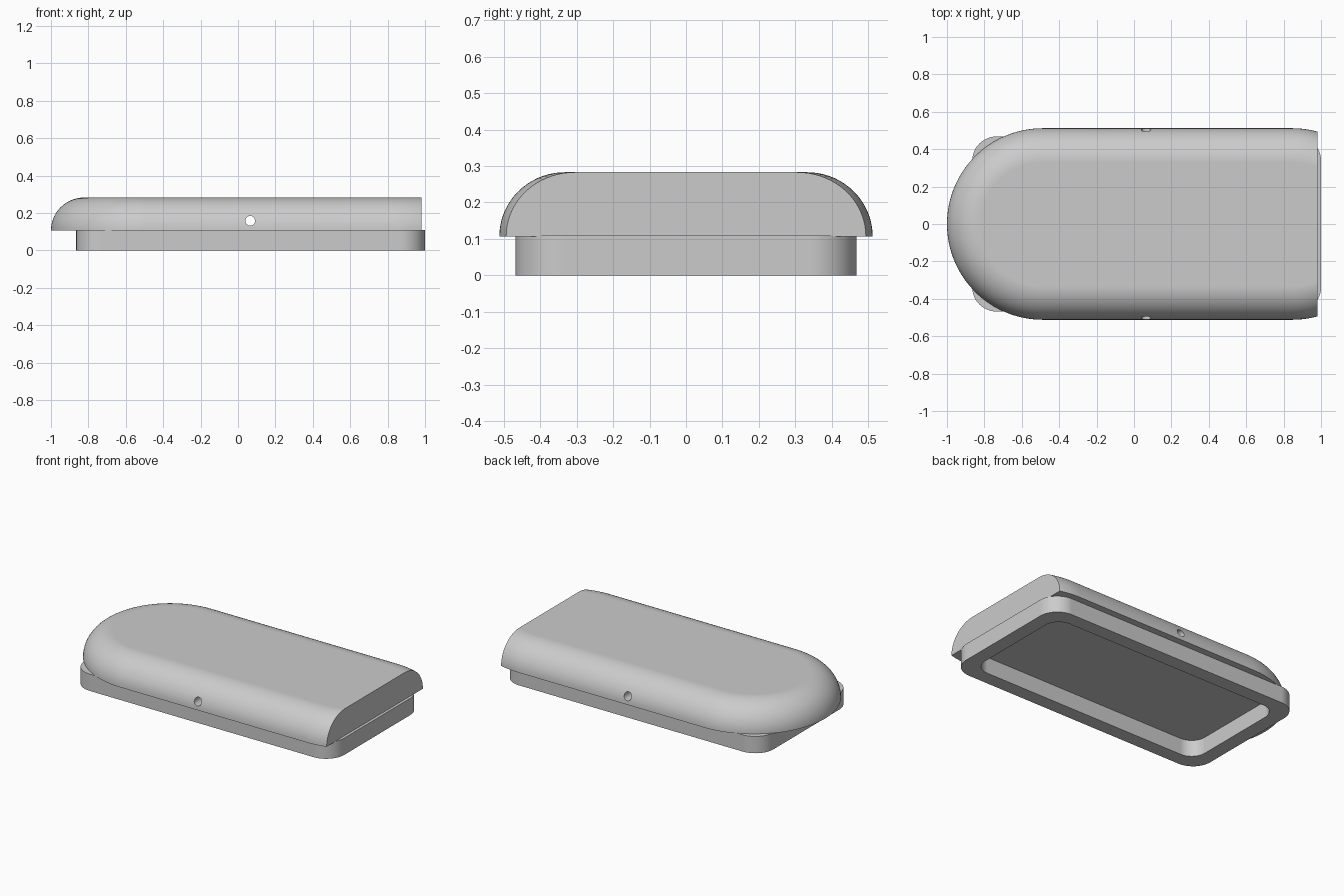
import bpy
import bmesh
from math import sin, cos, pi, acos

cube = bpy.data.objects.get("Cube")
if cube:
    bpy.data.objects.remove(cube, do_unlink=True)

grey = bpy.data.materials.new("plain_grey")
grey.use_nodes = True
colour = (0.6, 0.6, 0.6, 1)
grey.diffuse_color = colour
grey.node_tree.nodes["Principled BSDF"].inputs["Base Color"].default_value = colour


def finish(name, bm):
    bmesh.ops.recalc_face_normals(bm, faces=bm.faces)
    mesh = bpy.data.meshes.new(name)
    bm.to_mesh(mesh)
    bm.free()
    mesh.materials.append(grey)
    obj = bpy.data.objects.new(name, mesh)
    bpy.context.collection.objects.link(obj)
    return obj


def select(obj):
    bpy.ops.object.select_all(action="DESELECT")
    obj.select_set(True)
    bpy.context.view_layer.objects.active = obj


def arc(cx, cy, r, start, end, steps):
    return [(cx + r * cos(start + (end - start) * i / steps),
             cy + r * sin(start + (end - start) * i / steps)) for i in range(steps + 1)]


def rounded_rect(x0, x1, y, r):
    corners = ((x1 - r, y - r), (x0 + r, y - r), (x0 + r, r - y), (x1 - r, r - y))
    return [p for k, (cx, cy) in enumerate(corners)
            for p in arc(cx, cy, r, k * pi / 2, (k + 1) * pi / 2, 12)]


def cut_stadium(r):
    # round at the left end, sliced flat where the right end begins to curve
    stop = acos((CUT_X - RIGHT_X) / r)
    return (arc(RIGHT_X, 0, r, stop, pi / 2, 10)
            + arc(LEFT_X, 0, r, pi / 2, 3 * pi / 2, 64)
            + arc(RIGHT_X, 0, r, -pi / 2, -stop, 10))


def bridge(bm, a, b, closed=True):
    n = len(a)
    for i in range(n if closed else n - 1):
        j = (i + 1) % n
        bm.faces.new((a[i], a[j], b[j], b[i]))


def ring(bm, outline, z):
    return [bm.verts.new((x, y, z)) for x, y in outline]


# Base frame: an open rounded rectangle carrying the cover
FRAME_TOP = 0.109
bm = bmesh.new()
outer = rounded_rect(-0.865, 1.0, 0.468, 0.13)
inner = rounded_rect(-0.772, 0.907, 0.376, 0.10)
rings = [ring(bm, outer, FRAME_TOP), ring(bm, outer, 0),
         ring(bm, inner, 0), ring(bm, inner, FRAME_TOP)]
for i in range(4):
    bridge(bm, rings[i], rings[(i + 1) % 4])
base = finish("base_frame", bm)

# Domed cover: quarter-round rim, flat top, flat sliced end
LEFT_X, RIGHT_X, CUT_X = -0.488, 0.845, 0.982
RADIUS, ROUND, BOTTOM, TOP = 0.512, 0.18, 0.107, 0.283
STEPS = 18
bm = bmesh.new()
rings = []
for i in range(STEPS + 1):
    t = i / STEPS * pi / 2
    rings.append(ring(bm, cut_stadium(RADIUS - ROUND * (1 - cos(t))),
                      BOTTOM + (TOP - BOTTOM) * sin(t)))
for a, b in zip(rings, rings[1:]):
    bridge(bm, a, b, closed=False)
bm.faces.new(rings[0])
bm.faces.new(rings[-1])
bm.faces.new([r[0] for r in rings] + [r[-1] for r in reversed(rings)])
cover = finish("domed_cover", bm)

# Pin hole drilled right through the cover
bpy.ops.mesh.primitive_cylinder_add(vertices=32, radius=0.026, depth=1.4,
                                    location=(0.065, 0, 0.158), rotation=(pi / 2, 0, 0))
drill = bpy.context.object
drill.name = "hole_cutter"
drill.hide_render = True
drill.data.materials.append(grey)
cut = cover.modifiers.new("pin_hole", "BOOLEAN")
cut.operation = "DIFFERENCE"
cut.solver = "EXACT"
cut.object = drill
select(cover)
bpy.ops.object.modifier_apply(modifier=cut.name)
bpy.data.objects.remove(drill, do_unlink=True)

# Smooth curves, crisp edges, even shading on the flat faces
for obj in (base, cover):
    select(obj)
    bpy.ops.object.shade_smooth_by_angle(angle=pi / 6)
    obj.modifiers.new("flat_shading", "WEIGHTED_NORMAL").keep_sharp = True
